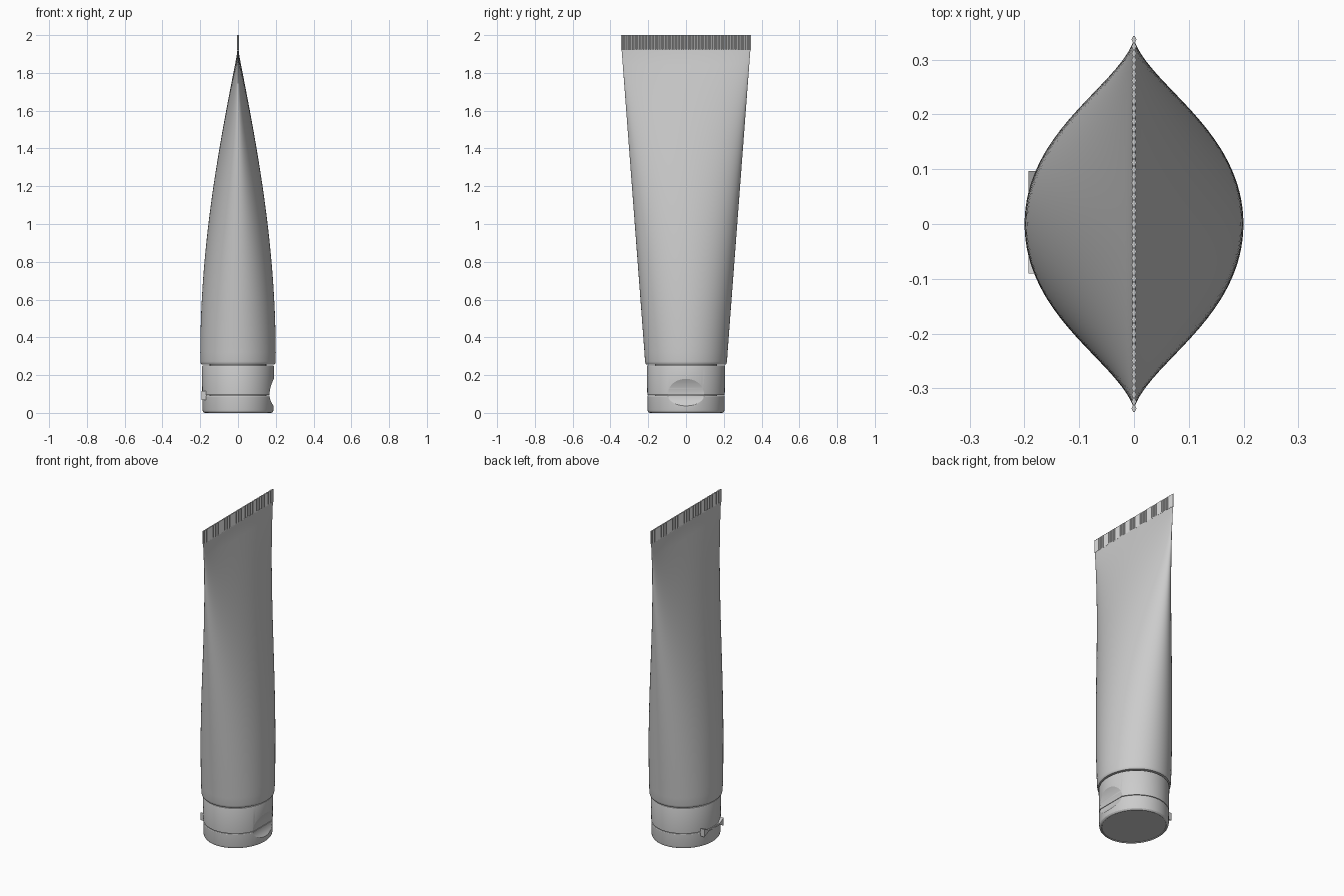
import bpy, bmesh, math

if "Cube" in bpy.data.objects:
    bpy.data.objects.remove(bpy.data.objects["Cube"])


def finish(name, bm, smooth=True, angle=35):
    bmesh.ops.recalc_face_normals(bm, faces=bm.faces[:])
    me = bpy.data.meshes.new(name)
    bm.to_mesh(me)
    bm.free()
    ob = bpy.data.objects.new(name, me)
    bpy.context.collection.objects.link(ob)
    if smooth:
        bpy.ops.object.select_all(action='DESELECT')
        ob.select_set(True)
        bpy.context.view_layer.objects.active = ob
        bpy.ops.object.shade_smooth_by_angle(angle=math.radians(angle))
    return ob


def loft(name, rings, n=96):
    """Skin a stack of ellipses given as (half x, half y, z), capped at both ends."""
    bm = bmesh.new()
    rows = []
    for a, b, z in rings:
        rows.append([bm.verts.new((a * math.cos(2 * math.pi * i / n),
                                   b * math.sin(2 * math.pi * i / n), z)) for i in range(n)])
    for r0, r1 in zip(rows, rows[1:]):
        for i in range(n):
            j = (i + 1) % n
            bm.faces.new((r0[i], r0[j], r1[j], r1[i]))
    bm.faces.new(rows[0][::-1])
    bm.faces.new(rows[-1])
    return finish(name, bm)


def prism(name, pts, vec, smooth=False):
    """Extrude a closed outline along a vector."""
    bm = bmesh.new()
    lo = [bm.verts.new(p) for p in pts]
    hi = [bm.verts.new([c + d for c, d in zip(p, vec)]) for p in pts]
    bm.faces.new(lo[::-1])
    bm.faces.new(hi)
    for i in range(len(pts)):
        j = (i + 1) % len(pts)
        bm.faces.new((lo[i], lo[j], hi[j], hi[i]))
    return finish(name, bm, smooth)


# Squeeze tube: oval at the bottom, flattening to a line at the top
rings = [(0.186, 0.202, 0.256), (0.194, 0.211, 0.257), (0.198, 0.215, 0.262), (0.199, 0.217, 0.272)]
steps = 40
for k in range(1, steps + 1):
    t = k / steps
    a = 0.2 * math.cos(math.pi / 2 * t ** 1.03)
    rings.append((max(a, 0.003), 0.217 + 0.124 * t, 0.28 + 1.645 * t))
loft("tube_body", rings)

# Crimped seal: thin strip with fine vertical ridges on both faces
count, half = 110, 0.343
ys = [-half + 2 * half * i / count for i in range(count + 1)]
side = [(0.0015 + 0.003 * (i % 2), y, 1.92) for i, y in enumerate(ys)]
prism("crimped_seal", side + [(-x, y, z) for x, y, z in reversed(side)], (0, 0, 0.08))

# Cap in two parts with a thin seam between them
lid = loft("cap_lid", [(0.172, 0.188, 0.004), (0.174, 0.190, 0.0), (0.181, 0.197, 0.002),
                       (0.186, 0.202, 0.008), (0.188, 0.204, 0.018), (0.189, 0.205, 0.088),
                       (0.187, 0.203, 0.091)])
collar = loft("cap_collar", [(0.187, 0.203, 0.094), (0.189, 0.205, 0.097), (0.191, 0.207, 0.244),
                             (0.189, 0.205, 0.250), (0.185, 0.201, 0.252)])
loft("cap_core", [(0.15, 0.165, 0.08), (0.15, 0.165, 0.27)])

# Thumb recess scooped across the front of the cap
pts = []
for i in range(-24, 25):
    u = i / 20
    dz = 0.085 * u if u > 0 else 0.06 * u
    pts.append((0.167 + 0.023 * u * u, -0.2, 0.095 + dz))
pts += [(0.25, -0.2, pts[-1][2]), (0.25, -0.2, pts[0][2])]
cutter = prism("recess_cutter", pts, (0, 0.4, 0))
for ob in (lid, collar):
    mod = ob.modifiers.new("recess", 'BOOLEAN')
    mod.operation = 'DIFFERENCE'
    mod.solver = 'EXACT'
    mod.object = cutter
    bpy.context.view_layer.objects.active = ob
    bpy.ops.object.select_all(action='DESELECT')
    ob.select_set(True)
    bpy.ops.object.modifier_apply(modifier=mod.name)
    bpy.ops.object.shade_smooth_by_angle(angle=math.radians(25))
bpy.data.objects.remove(cutter)

# Bow-tie hinge on the opposite side
zc = 0.093
outline = [(-0.09, -0.024), (-0.055, -0.005), (0.055, -0.005), (0.097, -0.024),
           (0.097, 0.024), (0.055, 0.005), (-0.055, 0.005), (-0.09, 0.024)]
prism("hinge", [(-0.193, y, zc + z) for y, z in outline], (0.03, 0, 0))
